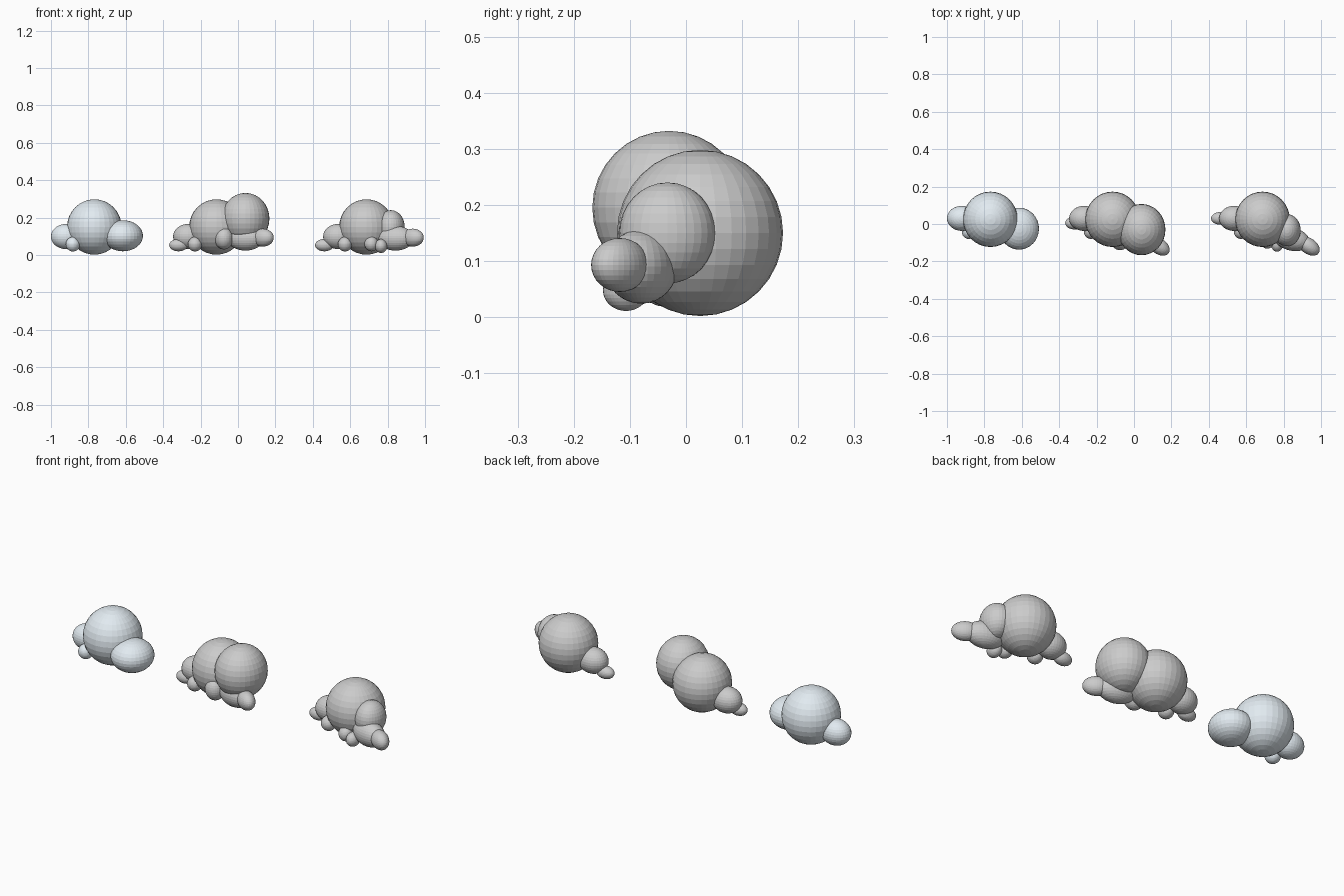
import bpy
from math import radians

if "Cube" in bpy.data.objects:
    bpy.data.objects.remove(bpy.data.objects["Cube"])


def puff(name, loc, size, turn=0, mat=None):
    """One flat-shaded ellipsoid; size holds the three radii."""
    bpy.ops.mesh.primitive_uv_sphere_add(segments=32, ring_count=16, radius=1,
                                         location=loc, rotation=(0, 0, radians(turn)))
    ob = bpy.context.object
    ob.name = name
    ob.scale = size
    if mat:
        ob.data.materials.append(mat)
    return ob


pale = bpy.data.materials.new("pale_blue")
pale.diffuse_color = (0.76, 0.83, 0.88, 1)
pale.use_nodes = True
pale.node_tree.nodes["Principled BSDF"].inputs["Base Color"].default_value = pale.diffuse_color

# Parts shared by all three clouds: body, left lobe, small lower puff
for label, x, mat in (("left", -0.768, pale), ("middle", -0.115, None), ("right", 0.687, None)):
    puff(label + "_cloud_body", (x, 0.025, 0.15), (0.146, 0.148, 0.148), 0, mat)
    puff(label + "_cloud_side_lobe", (x - 0.152, 0.03, 0.099), (0.08, 0.067, 0.067), 0, mat)
    puff(label + "_cloud_small_puff", (x - 0.115, -0.04, 0.058), (0.038, 0.04, 0.039), 0, mat)

# Left cloud: large right lobe
puff("left_cloud_big_lobe", (-0.615, -0.025, 0.103), (0.107, 0.112, 0.083), 0, pale)

# Middle and right clouds: left tip, flat base puff and angled right tip
for label, x, tip_y, base_x in (("middle", -0.318, 0.005, 0.04), ("right", 0.462, 0.03, 0.842)):
    puff(label + "_cloud_left_tip", (x, tip_y, 0.053), (0.05, 0.034, 0.033))
    puff(label + "_cloud_base_puff", (base_x, -0.08, 0.09), (0.1, 0.062, 0.066), -15)
    puff(label + "_cloud_right_tip", (base_x + 0.092, -0.118, 0.093), (0.066, 0.042, 0.048), -35)

# Middle cloud: upper lobe and front puff
puff("middle_cloud_upper_lobe", (0.04, -0.03, 0.195), (0.128, 0.137, 0.137))
puff("middle_cloud_front_puff", (-0.075, -0.085, 0.09), (0.05, 0.055, 0.06))

# Right cloud: shoulder lobe and two little front puffs
puff("right_cloud_shoulder", (0.818, -0.033, 0.15), (0.073, 0.086, 0.09))
puff("right_cloud_front_puff", (0.713, -0.092, 0.06), (0.037, 0.04, 0.04))
puff("right_cloud_front_bead", (0.765, -0.107, 0.048), (0.033, 0.041, 0.037))
